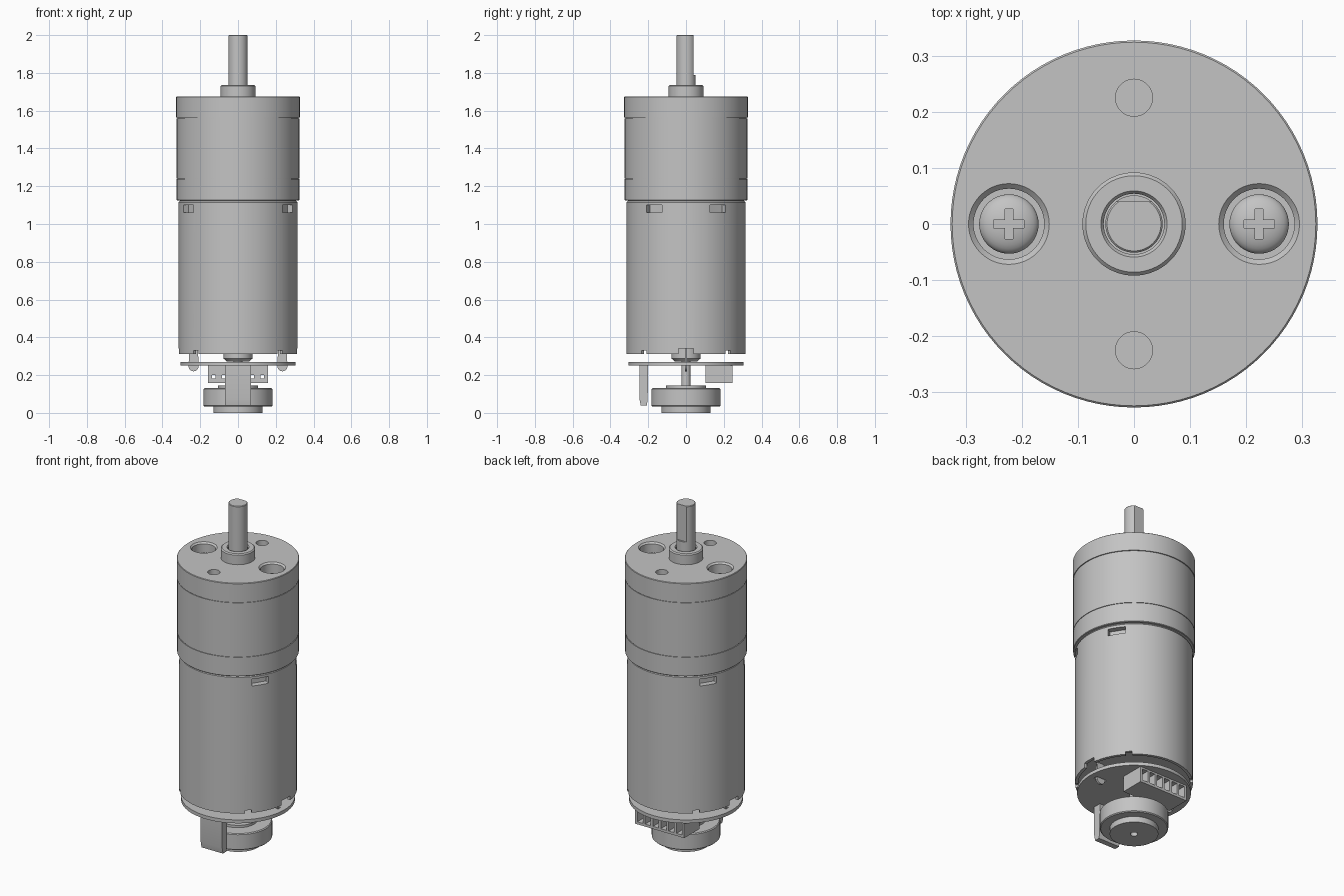
import bpy, bmesh, math
from mathutils import Matrix, Vector

cube = bpy.data.objects.get("Cube")
if cube:
    bpy.data.objects.remove(cube, do_unlink=True)

GREY = (0.55, 0.55, 0.55, 1)
mat = bpy.data.materials.new("plain grey metal")
mat.use_nodes = True
mat.diffuse_color = GREY
mat.node_tree.nodes["Principled BSDF"].inputs["Base Color"].default_value = GREY


def finish(name, bm):
    bmesh.ops.recalc_face_normals(bm, faces=bm.faces)
    mesh = bpy.data.meshes.new(name)
    bm.to_mesh(mesh)
    bm.free()
    mesh.materials.append(mat)
    obj = bpy.data.objects.new(name, mesh)
    bpy.context.collection.objects.link(obj)
    return obj


def lathe(name, profile, segs=96, at=(0, 0)):
    """Revolve (radius, height) points about a vertical axis."""
    bm = bmesh.new()
    verts = [bm.verts.new((r, 0, z)) for r, z in profile]
    edges = [bm.edges.new(p) for p in zip(verts, verts[1:])]
    bmesh.ops.spin(bm, geom=verts + edges, cent=(0, 0, 0), axis=(0, 0, 1),
                   angle=2 * math.pi, steps=segs, use_duplicate=False)
    bmesh.ops.remove_doubles(bm, verts=bm.verts, dist=0.0001)
    bmesh.ops.translate(bm, verts=bm.verts, vec=(*at, 0))
    return finish(name, bm)


def cylinder(name, r, z0, z1, segs=96, at=(0, 0)):
    return lathe(name, [(0, z0), (r, z0), (r, z1), (0, z1)], segs, at)


def box(name, lo, hi, turn=0):
    """Box between two corners, turned about the z axis."""
    lo, hi = Vector(lo), Vector(hi)
    bm = bmesh.new()
    bmesh.ops.create_cube(bm, size=1, matrix=Matrix.Rotation(turn, 4, 'Z')
                          @ Matrix.Translation((lo + hi) / 2)
                          @ Matrix.Diagonal((*(hi - lo), 1)))
    return finish(name, bm)


def prism(name, points, axis, a, b):
    """Extrude an outline in the xz (axis y) or yz (axis x) plane."""
    bm = bmesh.new()
    place = (lambda u, v: (u, a, v)) if axis == 'y' else (lambda u, v: (a, u, v))
    face = bm.faces.new([bm.verts.new(place(u, v)) for u, v in points])
    out = bmesh.ops.extrude_face_region(bm, geom=[face])
    vec = (0, b - a, 0) if axis == 'y' else (b - a, 0, 0)
    bmesh.ops.translate(bm, vec=vec,
                        verts=[v for v in out['geom'] if isinstance(v, bmesh.types.BMVert)])
    return finish(name, bm)


def cut(obj, cutters):
    """Subtract each cutter and remove it."""
    for c in cutters:
        mod = obj.modifiers.new("cut", 'BOOLEAN')
        mod.operation, mod.solver, mod.object = 'DIFFERENCE', 'EXACT', c
        bpy.context.view_layer.objects.active = obj
        bpy.ops.object.modifier_apply(modifier=mod.name)
        bpy.data.objects.remove(c, do_unlink=True)


# Gearbox: face plate, ring body and rear plate, with fine seams between
plate = lathe("gearbox_face_plate", [(0, 1.563), (0.327, 1.563), (0.327, 1.672),
                                     (0.324, 1.675), (0, 1.675)])
cylinder("gearbox_seam_core", 0.321, 1.2, 1.57)
cylinder("gearbox_body", 0.325, 1.242, 1.559)
lathe("gearbox_rear_plate", [(0, 1.125), (0.322, 1.125), (0.325, 1.128),
                             (0.325, 1.238), (0, 1.238)])

# Counterbored screw holes and mounting holes in the face plate
screw_x, hole_y = 0.223, 0.225
cutters = []
for s in (-1, 1):
    cutters.append(lathe("counterbore_cutter", [(0, 1.59), (0.063, 1.59), (0.063, 1.666),
                                                (0.073, 1.676), (0.073, 1.7), (0, 1.7)],
                         48, (s * screw_x, 0)))
    cutters.append(cylinder("mount_hole_cutter", 0.033, 1.6, 1.7, 48, (0, s * hole_y)))
cut(plate, cutters)

# Domed cross-head screws
for s, side in ((-1, "right"), (1, "left")):
    x = s * screw_x
    dome = [(0.053 * math.cos(t), 1.61 + 0.024 * math.sin(t))
            for t in (math.pi / 2 * i / 8 for i in range(8))]
    screw = lathe(side + "_screw", [(0, 1.585), (0.053, 1.585)] + dome + [(0, 1.634)],
                  48, (x, 0))
    cut(screw, [box("slot_x", (x - 0.027, -0.007, 1.612), (x + 0.027, 0.007, 1.66)),
                box("slot_y", (x - 0.007, -0.027, 1.612), (x + 0.007, 0.027, 1.66))])

# Output collar and shaft with a flat on the back
lathe("output_collar", [(0, 1.67), (0.092, 1.67), (0.092, 1.731), (0.086, 1.737),
                        (0.059, 1.737), (0.054, 1.73), (0.054, 1.7), (0, 1.7)], 64)
shaft = lathe("output_shaft", [(0, 1.68), (0.051, 1.68), (0.051, 1.997),
                               (0.048, 2), (0, 2)], 64)
cut(shaft, [box("flat_cutter", (-0.1, 0.04, 1.79), (0.1, 0.1, 2.1))])

# Motor can with a recessed rear end, vent pockets and edge notches
can = lathe("motor_can", [(0, 0.345), (0.298, 0.345), (0.298, 0.313), (0.315, 0.313),
                          (0.315, 1.115), (0.308, 1.122), (0.308, 1.13), (0, 1.13)])
cutters = []
for a in (32.7, 147.3, 212.7, 327.3):
    cutters.append(box("vent_cutter", (0.28, -0.048, 1.06), (0.4, 0.048, 1.1),
                       math.radians(a)))
for a in (45, 135, 225, 315):
    cutters.append(box("notch_cutter", (0.27, -0.018, 0.28), (0.4, 0.018, 0.33),
                       math.radians(a)))
for a in (0, math.pi):
    cutters.append(box("terminal_notch_cutter", (0.29, -0.04, 0.28), (0.4, 0.04, 0.34), a))
cut(can, cutters)
lathe("rear_bearing_boss", [(0, 0.272), (0.06, 0.272), (0.077, 0.288),
                            (0.077, 0.35), (0, 0.35)], 48)

# Circuit board with slots for the terminals
board = cylinder("circuit_board", 0.304, 0.25, 0.27)
cut(board, [box("terminal_slot", (s * 0.235 - 0.035, -0.012, 0.2),
                (s * 0.235 + 0.035, 0.012, 0.3)) for s in (-1, 1)])

# Motor terminals: thin tabs with rounded tips
for s, side in ((-1, "right"), (1, "left")):
    tip = [(s * 0.235 + 0.027 * math.cos(t), 0.247 + 0.027 * math.sin(t))
           for t in (math.pi * (1 + i / 10) for i in range(11))]
    prism(side + "_terminal", tip + [(s * 0.235 + 0.022, 0.35), (s * 0.235 - 0.022, 0.35)],
          'y', -0.006, 0.006)

# Encoder: rear shaft, magnet wheel and hub
cylinder("rear_shaft", 0.024, 0.1, 0.3, 32)
lathe("encoder_wheel", [(0, 0.034), (0.178, 0.034), (0.183, 0.039), (0.183, 0.126),
                        (0.178, 0.131), (0.105, 0.131), (0.105, 0.145), (0, 0.145)], 64)
lathe("encoder_hub", [(0, 0.02), (0.02, 0.02), (0.02, 0), (0.13, 0),
                      (0.13, 0.04), (0, 0.04)], 64)

# Sensor hanging from the front of the board
prism("encoder_sensor", [(-0.247, 0.25), (-0.247, 0.075), (-0.24, 0.04), (-0.207, 0.04),
                         (-0.203, 0.075), (-0.2, 0.25)], 'x', -0.07, 0.07)

# Six-way connector at the back, with open slots, small vents and pins
conn = box("connector_housing", (-0.16, 0.103, 0.157), (0.16, 0.245, 0.252))
cutters = []
for i in range(6):
    x = (i - 2.5) * 0.051
    cutters.append(box("pin_slot", (x - 0.018, 0.14, 0.172), (x + 0.018, 0.3, 0.24)))
    cutters.append(box("pin_vent", (x - 0.009, 0.09, 0.182), (x + 0.009, 0.15, 0.2)))
    box("connector_pin", (x - 0.007, 0.115, 0.212), (x + 0.007, 0.21, 0.226))
cut(conn, cutters)

# Smooth the round surfaces, keeping hard edges
bpy.ops.object.select_all(action='DESELECT')
for obj in bpy.context.scene.objects:
    if obj.type == 'MESH' and mat.name in obj.data.materials:
        obj.select_set(True)
        bpy.context.view_layer.objects.active = obj
bpy.ops.object.shade_smooth_by_angle(angle=math.radians(30))
